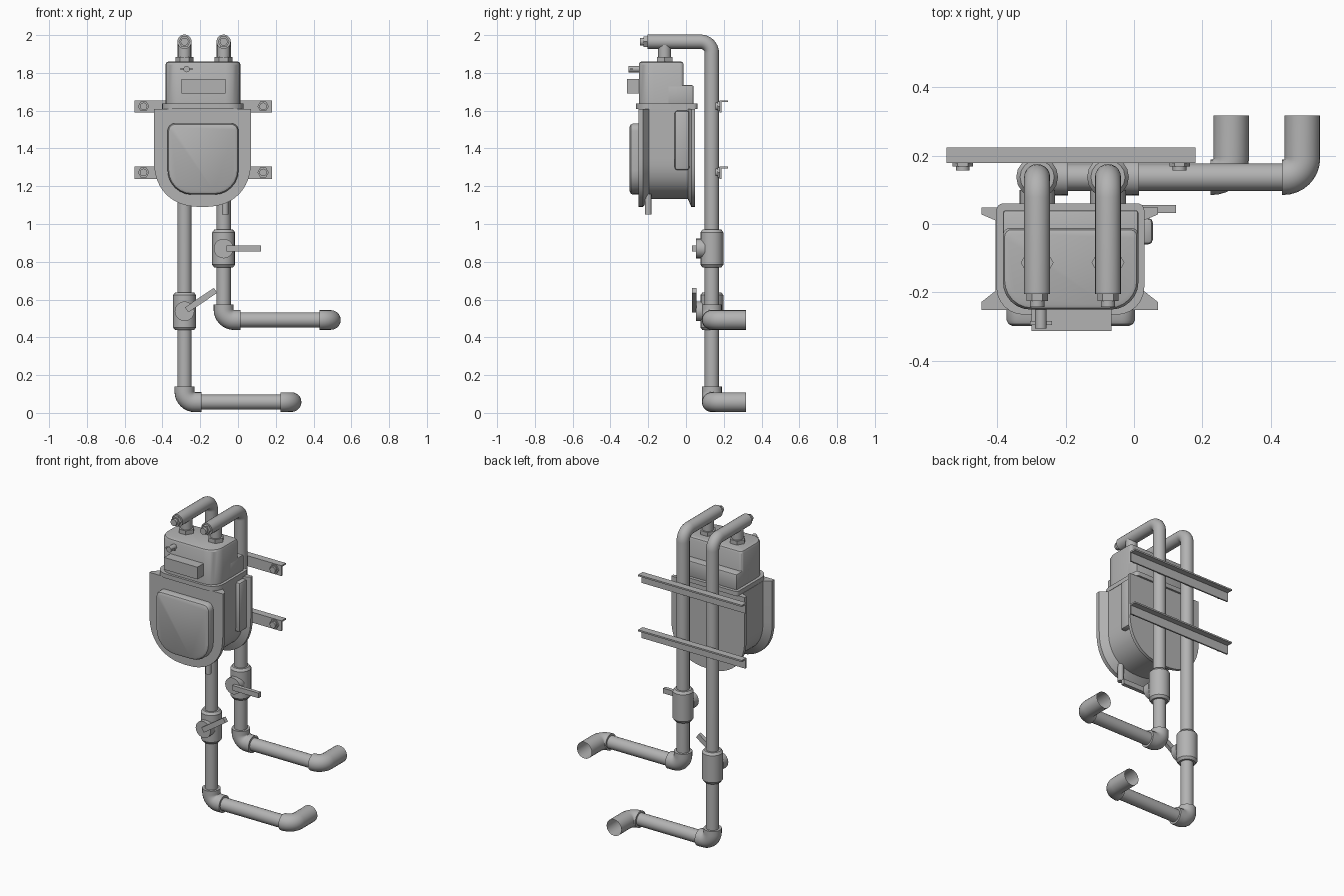
import bpy
import bmesh
import math
from mathutils import Vector, Matrix

cube = bpy.data.objects.get("Cube")
if cube:
    bpy.data.objects.remove(cube)

GREY = (0.45, 0.45, 0.45, 1)
grey = bpy.data.materials.new("plain grey")
grey.use_nodes = True
grey.diffuse_color = GREY
grey.node_tree.nodes["Principled BSDF"].inputs["Base Color"].default_value = GREY
parts = []


def finish(name, bm):
    mesh = bpy.data.meshes.new(name)
    bm.to_mesh(mesh)
    bm.free()
    mesh.materials.append(grey)
    obj = bpy.data.objects.new(name, mesh)
    bpy.context.collection.objects.link(obj)
    parts.append(obj)
    return obj


def loft(name, rings, cap_start=True, cap_end=True):
    """Skin a list of equal-length rings of points."""
    bm = bmesh.new()
    loops = [[bm.verts.new(p) for p in ring] for ring in rings]
    for a, b in zip(loops, loops[1:]):
        for i in range(len(a)):
            j = (i + 1) % len(a)
            bm.faces.new((a[i], a[j], b[j], b[i]))
    if cap_start:
        bm.faces.new(loops[0][::-1])
    if cap_end:
        bm.faces.new(loops[-1])
    bmesh.ops.recalc_face_normals(bm, faces=bm.faces)
    return finish(name, bm)


def tube(name, path, radius, sides=20, **caps):
    """Sweep a circle along a path; radius may vary per point."""
    path = [Vector(p) for p in path]
    radii = radius if isinstance(radius, list) else [radius] * len(path)
    rings, last, turn = [], None, None
    for i, p in enumerate(path):
        ahead = (path[min(i + 1, len(path) - 1)] - p).normalized()
        behind = (p - path[max(i - 1, 0)]).normalized()
        t = (ahead + behind).normalized()
        turn = last.rotation_difference(t) @ turn if last else t.to_track_quat('Z', 'Y')
        last = t
        ring = []
        for k in range(sides):
            a = math.tau * k / sides
            ring.append(p + turn @ Vector((math.cos(a), math.sin(a), 0)) * radii[i])
        rings.append(ring)
    return loft(name, rings, **caps)


def bend(a, corner, b, r, steps=8):
    """Path from a to b with a right-angled rounded corner."""
    a, c, b = Vector(a), Vector(corner), Vector(b)
    u, v = (a - c).normalized(), (b - c).normalized()
    centre = c + (u + v) * r
    arc = [centre - v * r * math.cos(s) - u * r * math.sin(s)
           for s in (math.pi / 2 * i / steps for i in range(steps + 1))]
    return [a] + arc + [b]


def box(name, low, high, bevel=0.0, pivot=None, tilt=0.0):
    low, high = Vector(low), Vector(high)
    bm = bmesh.new()
    bmesh.ops.create_cube(bm, size=1)
    for v in bm.verts:
        v.co = (low + high) / 2 + v.co * (high - low)
    if bevel:
        bmesh.ops.bevel(bm, geom=bm.edges[:], offset=bevel, segments=2,
                        profile=0.5, affect='EDGES')
    if pivot:
        bmesh.ops.rotate(bm, verts=bm.verts, cent=pivot,
                         matrix=Matrix.Rotation(-tilt, 3, 'Y'))
    return finish(name, bm)


def round_rect(x0, x1, y0, y1, r_low, r_high, steps=6):
    """Rounded rectangle with separate radii for its low and high corners."""
    corners = [(x0 + r_low, y0 + r_low, r_low, 2), (x1 - r_low, y0 + r_low, r_low, 3),
               (x1 - r_high, y1 - r_high, r_high, 0), (x0 + r_high, y1 - r_high, r_high, 1)]
    return [(x + r * math.cos(math.pi / 2 * (q + i / steps)),
             y + r * math.sin(math.pi / 2 * (q + i / steps)))
            for x, y, r, q in corners for i in range(steps + 1)]


MID = -0.188       # meter centre line
PIPE_Y = 0.137     # plane of the standing pipes
TOP_Z = 1.965


# Meter case: flat-topped, round-bottomed drum with flared rims
def case_ring(y, inset):
    w, d = 0.258 - inset, 0.26 - inset
    ring = [(MID - w, y, 1.61)]
    for i in range(25):
        a = math.pi * (1 + i / 24)
        c, s = math.cos(a), math.sin(a)
        ring.append((MID + w * math.copysign(abs(c) ** 0.85, c), y,
                     1.35 - d * abs(s) ** 0.85))
    return ring + [(MID + w, y, 1.61)]


loft("meter_case", [case_ring(*r) for r in (
    (-0.252, 0), (-0.228, 0), (-0.195, 0.042), (0.01, 0.042), (0.028, 0), (0.048, 0))])


# Raised front panel
def panel_ring(y, i):
    return [(x, y, z) for x, z in round_rect(
        -0.373 + i, 0.003 - i, 1.155 + i, 1.533 - i, 0.13 - i, 0.04 - i)]


loft("front_panel", [panel_ring(*r) for r in (
    (-0.25, 0), (-0.28, 0), (-0.292, 0.006), (-0.298, 0.018))])


# Meter head and its seam flange
def head_ring(z, i, x0, x1, y0, y1, r):
    return [(x, y, z) for x, y in round_rect(x0 + i, x1 - i, y0 + i, y1 - i, r, 0.02)]


flange = (-0.402, 0.03, -0.265, 0.06, 0.08)
loft("head_flange", [head_ring(z, 0, *flange) for z in (1.61, 1.638)])
head = (-0.383, 0.013, -0.25, -0.012, 0.08)
loft("meter_head", [head_ring(z, i, *head) for z, i in (
    (1.63, 0), (1.845, 0), (1.856, 0.005), (1.86, 0.014))])
box("head_rear_step", (-0.383, -0.1, 1.63), (0.013, 0.04, 1.735), 0.008)

# Head fittings, side cover and drain stub
box("index_box", (-0.30, -0.313, 1.69), (-0.066, -0.24, 1.767))
tube("seal_knob", [(-0.272, -0.305, 1.82), (-0.272, -0.24, 1.82)], 0.017, 12)
box("seal_bar", (-0.304, -0.295, 1.815), (-0.24, -0.284, 1.825))
box("side_cover", (0.0, -0.06, 1.285), (0.055, 0.018, 1.60), 0.014)
tube("drain_stub", [(-0.068, -0.2, 1.05), (-0.068, -0.2, 1.16)], 0.018, 12)

# Two pipe runs: name, x, horizontal height, end x, valve height, lever angle
RUNS = (("inlet", -0.283, 0.057, 0.284, 0.538, math.radians(34)),
        ("outlet", -0.076, 0.492, 0.492, 0.87, 0.0))

for name, x, z, end_x, valve_z, angle in RUNS:
    # Hooked riser with threaded end plug
    tube(name + "_riser", bend((x, -0.205, TOP_Z), (x, PIPE_Y, TOP_Z),
                               (x, PIPE_Y, z + 0.05), 0.06), 0.038)
    tube(name + "_plug_collar", [(x, -0.225, TOP_Z), (x, -0.2, TOP_Z)], 0.031, 6)
    tube(name + "_plug_tip", [(x, -0.243, TOP_Z), (x, -0.22, TOP_Z)], 0.021, 12)

    # Union between head and riser
    tube(name + "_union_nut", [(x, -0.113, 1.858), (x, -0.113, 1.885)], 0.048, 6)
    tube(name + "_union_neck", [(x, -0.113, 1.88), (x, -0.113, 1.95)], 0.034)

    # Lower elbow, cross pipe and open wall elbow
    tube(name + "_lower_elbow", bend((x, PIPE_Y, z + 0.082), (x, PIPE_Y, z),
                                     (x + 0.09, PIPE_Y, z), 0.055), 0.053)
    tube(name + "_cross_pipe", [(x + 0.06, PIPE_Y, z), (end_x - 0.03, PIPE_Y, z)], 0.04)
    tube(name + "_wall_elbow", bend((end_x - 0.06, PIPE_Y, z), (end_x, PIPE_Y, z),
                                    (end_x, 0.317, z), 0.055), 0.052, cap_end=False)

    # Shut-off valve with disc and lever
    tube(name + "_valve", [(x, PIPE_Y, valve_z + h) for h in (-0.1, -0.085, 0.085, 0.1)],
         [0.05, 0.061, 0.061, 0.05], 16)
    tube(name + "_valve_disc", [(x, 0.054, valve_z), (x, 0.1, valve_z)], 0.052)
    box(name + "_valve_lever", (x + 0.014, 0.032, valve_z - 0.016),
        (x + 0.198, 0.056, valve_z + 0.016), 0, (x, 0.045, valve_z), angle)

# Wall rails of angle section, each with two bolts
for label, z in (("upper", 1.655), ("lower", 1.305)):
    section = [(0.178, 0), (0.223, 0), (0.223, -0.01), (0.187, -0.01),
               (0.187, -0.066), (0.178, -0.066)]
    loft(label + "_rail", [[(x, y, z + h) for y, h in section] for x in (-0.548, 0.18)])
    for side, x in (("right", -0.5), ("left", 0.133)):
        tube(f"{label}_{side}_bolt_head", [(x, 0.168, z - 0.032), (x, 0.18, z - 0.032)],
             0.03, 6)
        tube(f"{label}_{side}_bolt_tip", [(x, 0.156, z - 0.032), (x, 0.17, z - 0.032)],
             0.02, 12)

# Smooth the round parts and keep crisp edges
bpy.ops.object.select_all(action='DESELECT')
for obj in parts:
    obj.select_set(True)
bpy.context.view_layer.objects.active = parts[0]
bpy.ops.object.shade_smooth_by_angle(angle=math.radians(32))
